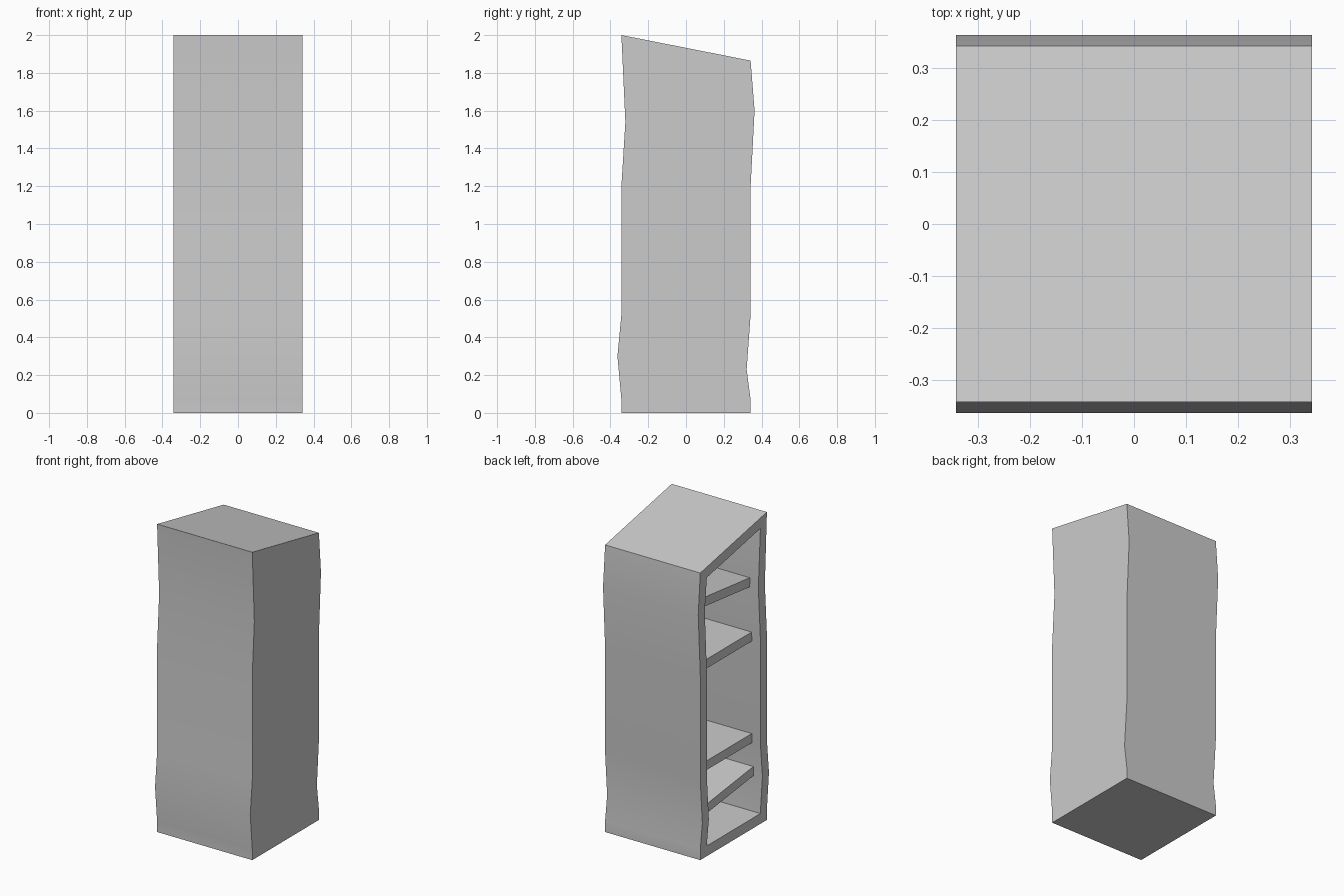
import bpy, bmesh

if "Cube" in bpy.data.objects:
    bpy.data.objects.remove(bpy.data.objects["Cube"])

HALF = 0.342     # half width in x
T = 0.067        # panel thickness

# (front side y, z) and (rear side y, z) kinks from bottom to top
front = [(-.342, 0), (-.342, .07), (-.363, .30), (-.342, .52),
         (-.342, 1.20), (-.321, 1.54), (-.342, 2.0)]
rear = [(.342, 0), (.342, .07), (.321, .23), (.342, .52),
        (.342, 1.20), (.363, 1.60), (.342, 1.865)]


def make_object(name, bm):
    bmesh.ops.recalc_face_normals(bm, faces=bm.faces[:])
    me = bpy.data.meshes.new(name)
    bm.to_mesh(me)
    bm.free()
    ob = bpy.data.objects.new(name, me)
    bpy.context.collection.objects.link(ob)
    bpy.ops.object.select_all(action='DESELECT')
    ob.select_set(True)
    bpy.context.view_layer.objects.active = ob
    bpy.ops.object.shade_smooth_by_angle(angle=0.5)
    return ob


def ring(bm, pts, x):
    return [bm.verts.new((x, y, z)) for y, z in pts]


def bridge(bm, a, b):
    n = len(a)
    for i in range(n):
        j = (i + 1) % n
        bm.faces.new((a[i], a[j], b[j], b[i]))


def inset(side, sign):
    pts = [(y + sign * T, z) for y, z in side]
    pts[0] = (pts[0][0], T)
    pts[1] = (pts[1][0], T + .01)
    slope = (1.865 - 2.0) / .684
    y = pts[-1][0]
    pts[-1] = (y, 2.0 + slope * (y + .342) - T * 1.02)
    return pts


# Wavy cabinet shell: closed panel at +x, open at -x
inner_front, inner_rear = inset(front, 1), inset(rear, -1)
outer = front + rear[::-1]
inner = inner_front + inner_rear[::-1]
bm = bmesh.new()
back_out = ring(bm, outer, HALF)
rim_out = ring(bm, outer, -HALF)
rim_in = ring(bm, inner, -HALF)
back_in = ring(bm, inner, HALF - T)
for a, b in ((back_out, rim_out), (rim_out, rim_in), (rim_in, back_in)):
    bridge(bm, a, b)
bm.faces.new(back_out)
bm.faces.new(back_in)
make_object("cabinet_shell", bm)

# Shelves, some tilted, spanning between the two wavy walls
S = 0.03
shelves = [(-.294, .32, .256, .25), (-.275, .54, .275, .54),
           (-.275, 1.20, .275, 1.20), (-.255, 1.56, .294, 1.62)]
for k, (y0, z0, y1, z1) in enumerate(shelves):
    pts = [(y0, z0 - S), (y1, z1 - S), (y1, z1 + S), (y0, z0 + S)]
    bm = bmesh.new()
    a, b = ring(bm, pts, -HALF + .062), ring(bm, pts, HALF - T)
    bridge(bm, a, b)
    bm.faces.new(a)
    bm.faces.new(b)
    make_object(f"shelf_{k + 1}", bm)
